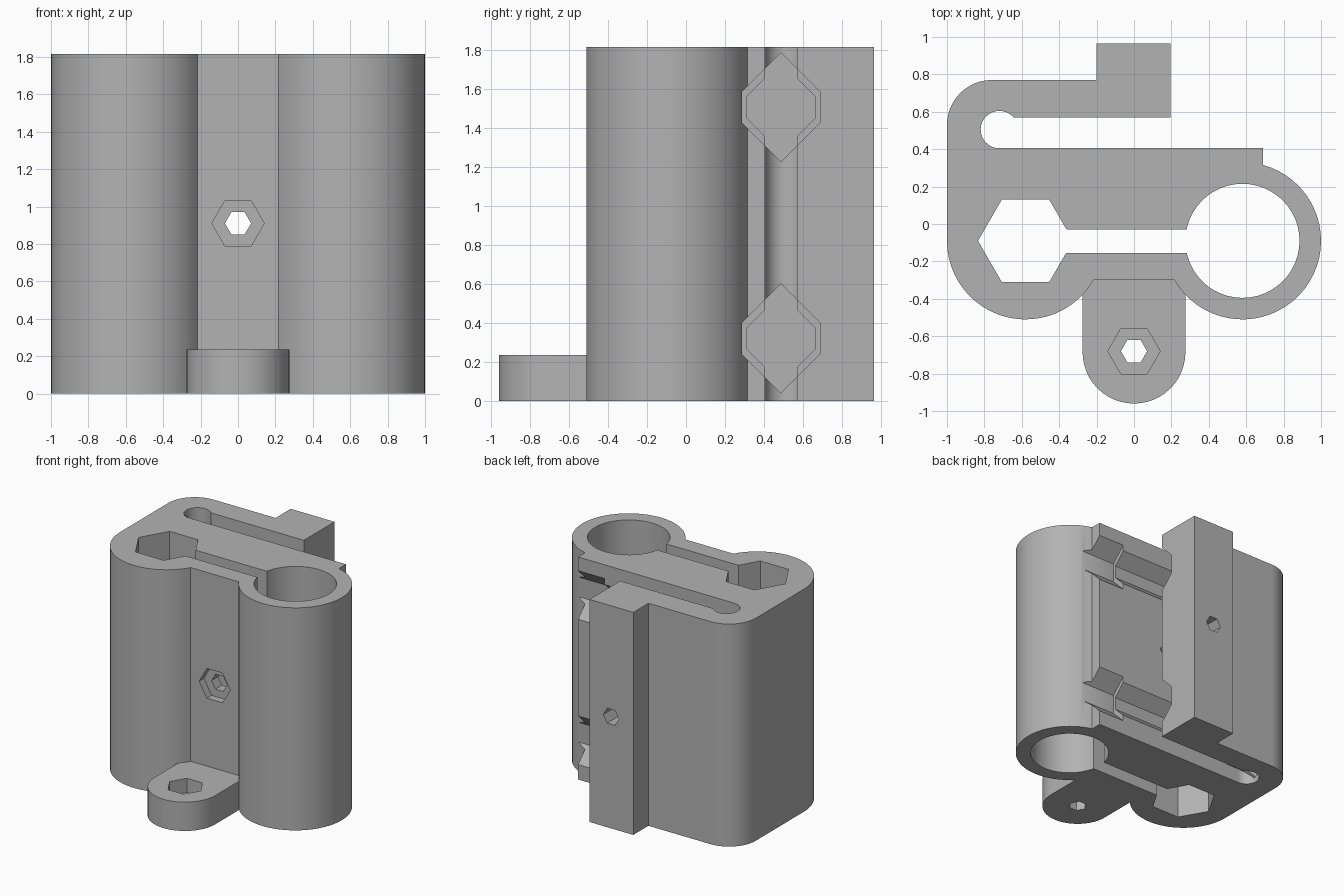
import bpy, bmesh, math
from mathutils import Matrix, Vector

cube = bpy.data.objects.get("Cube")
if cube:
    bpy.data.objects.remove(cube, do_unlink=True)

HEIGHT = 1.815
ROD_Y = 0.487

grey = bpy.data.materials.new("plain grey")
grey.use_nodes = True
COLOUR = (0.45, 0.45, 0.45, 1)
grey.diffuse_color = COLOUR
grey.node_tree.nodes["Principled BSDF"].inputs["Base Color"].default_value = COLOUR


def arc(cx, cy, r, start, end, steps):
    """Points along an arc, angles in degrees."""
    angles = [math.radians(start + (end - start) * i / steps) for i in range(steps + 1)]
    return [(cx + r * math.cos(a), cy + r * math.sin(a)) for a in angles]


def ring(cx, cy, r, sides):
    return arc(cx, cy, r, 0, 360, sides)[:-1]


def box(x0, x1, y0, y1):
    return [(x0, y0), (x1, y0), (x1, y1), (x0, y1)]


def prism(name, points, low, high, axis="Z"):
    """Extrude a 2D profile along an axis: (x,y) on Z, (x,z) on Y, (y,z) on X."""
    place = {"Z": lambda a, b, c: (a, b, c),
             "Y": lambda a, b, c: (a, c, b),
             "X": lambda a, b, c: (c, a, b)}[axis]
    bm = bmesh.new()
    face = bm.faces.new([bm.verts.new(place(a, b, low)) for a, b in points])
    extruded = bmesh.ops.extrude_face_region(bm, geom=[face])["geom"]
    shift = Vector(place(0, 0, high - low))
    bmesh.ops.translate(bm, vec=shift, verts=[v for v in extruded if isinstance(v, bmesh.types.BMVert)])
    bmesh.ops.recalc_face_normals(bm, faces=bm.faces)
    mesh = bpy.data.meshes.new(name)
    bm.to_mesh(mesh)
    bm.free()
    mesh.materials.append(grey)
    obj = bpy.data.objects.new(name, mesh)
    bpy.context.collection.objects.link(obj)
    return obj


def combine(target, tool, operation="DIFFERENCE"):
    """Apply a boolean and discard the tool."""
    tool.hide_render = True
    mod = target.modifiers.new("combine", "BOOLEAN")
    mod.operation, mod.solver, mod.object = operation, "EXACT", tool
    bpy.context.view_layer.objects.active = target
    bpy.ops.object.modifier_apply(modifier=mod.name)
    bpy.data.objects.remove(tool, do_unlink=True)


# Main body: two tubes, a web, the rod plate and the clamping arm
outline = (arc(0.58, -0.09, 0.42, 74.8, -150, 36)
           + arc(-0.58, -0.09, 0.42, -30, -180, 24)
           + arc(-0.76, 0.53, 0.24, 180, 90, 12)
           + [(-0.2, 0.77), (-0.2, 0.965), (0.195, 0.965), (0.195, 0.57)]
           + arc(-0.72, 0.505, 0.1, 40.5, 270, 18)
           + [(0.69, 0.405)])
body = prism("clamp_body", outline, 0, HEIGHT)

# Rounded mounting tab at the front
tab_outline = [(0.275, -0.28), (-0.275, -0.28)] + arc(0, -0.685, 0.275, 180, 360, 24)
combine(body, prism("mounting_tab", tab_outline, 0, 0.235), "UNION")

# Round bore, hexagonal bore and the gap joining them
for points in (ring(0.58, -0.09, 0.305, 48), ring(-0.58, -0.09, 0.254, 6),
               box(-0.5, 0.5, -0.155, -0.03)):
    combine(body, prism("bore_cutter", points, -0.1, HEIGHT + 0.1))

# Screw hole and nut recess, through the body and through the tab
combine(body, prism("screw_cutter", ring(0, 0.91, 0.07, 6), -0.5, 1.1, "Y"))
combine(body, prism("nut_cutter", ring(0, 0.91, 0.14, 6), -0.5, -0.24, "Y"))
combine(body, prism("tab_screw_cutter", ring(0, -0.68, 0.07, 6), -0.1, 0.3))
combine(body, prism("tab_nut_cutter", ring(0, -0.68, 0.14, 6), 0.12, 0.3))


def rod_profile(z, half_width, half_height, jaw_only=False):
    """Upright diamond with its side corners cut flat."""
    w, h = half_width, half_height
    right = [(ROD_Y, z - h), (ROD_Y + w, z - h + w), (ROD_Y + w, z + h - w), (ROD_Y, z + h)]
    if jaw_only:
        return right
    return right + [(ROD_Y - w, z + h - w), (ROD_Y - w, z - h + w)]


# Rod grooves: narrow along the middle, wider at the ends and in the jaw
for z in (0.32, 1.505):
    combine(body, prism("groove_cutter", rod_profile(z, 0.178, 0.23), -0.8, 0.6, "X"))
    combine(body, prism("mouth_cutter", rod_profile(z, 0.2, 0.28), 0.45, 0.95, "X"))
    combine(body, prism("end_cutter", rod_profile(z, 0.2, 0.28), -0.88, -0.6, "X"))
    combine(body, prism("jaw_cutter", rod_profile(z, 0.2, 0.28, True), 0.05, 0.4, "X"))

# Smooth curved walls, crisp corners
bpy.ops.object.select_all(action="DESELECT")
body.select_set(True)
bpy.context.view_layer.objects.active = body
bpy.ops.object.shade_smooth_by_angle(angle=math.radians(25))
weighted = body.modifiers.new("even_shading", "WEIGHTED_NORMAL")
weighted.keep_sharp = True
